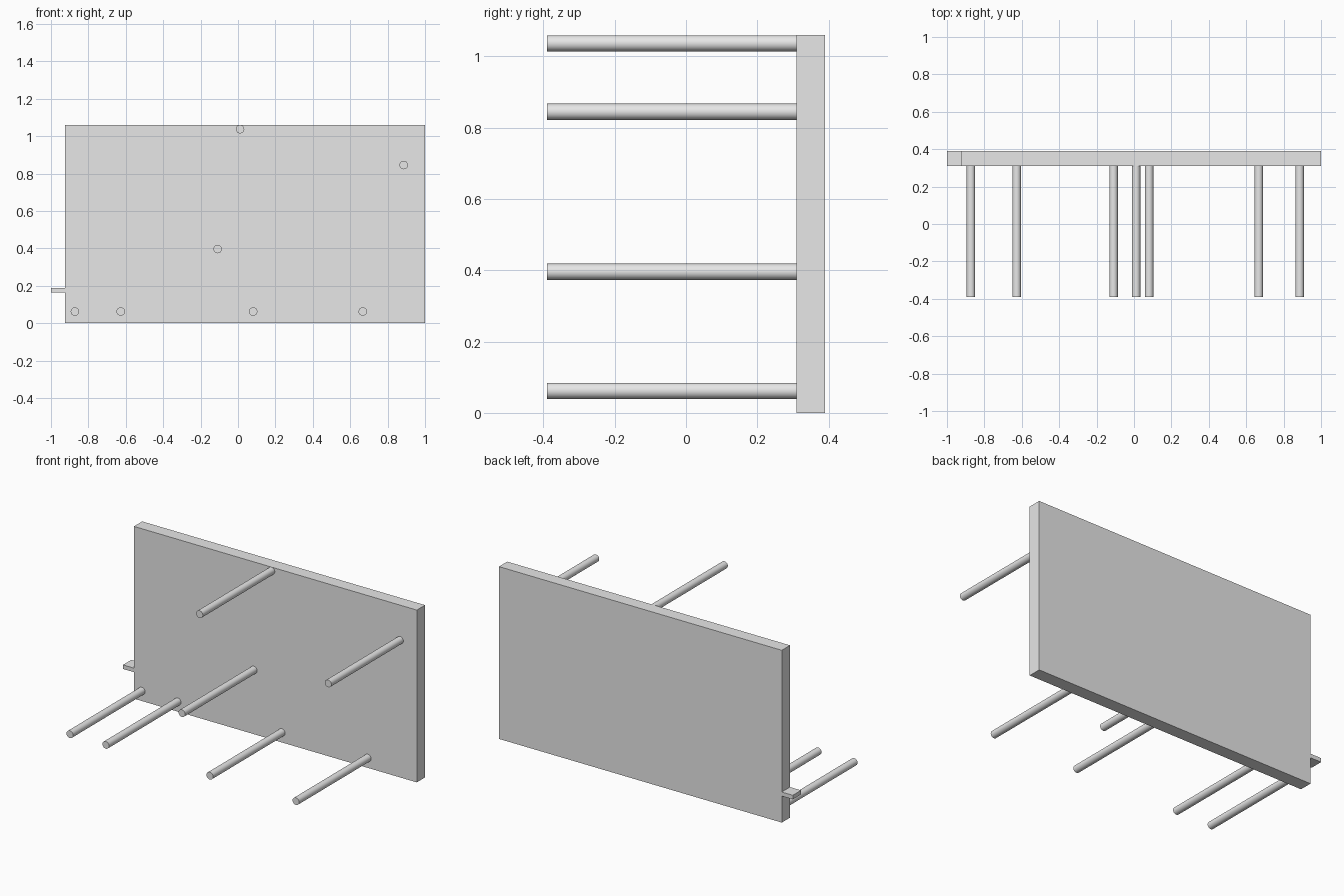
import bpy
import math

cube = bpy.data.objects.get("Cube")
if cube:
    bpy.data.objects.remove(cube, do_unlink=True)

# Single plain grey
GREY = (0.8, 0.8, 0.8, 1)
grey = bpy.data.materials.new("plain_grey")
grey.use_nodes = True
grey.diffuse_color = GREY
grey.node_tree.nodes["Principled BSDF"].inputs["Base Color"].default_value = GREY

FRONT, PANEL_FACE, BACK = -0.39, 0.31, 0.39
PEG_RADIUS = 0.0225


def box(name, low, high):
    centre = [(a + b) / 2 for a, b in zip(low, high)]
    bpy.ops.mesh.primitive_cube_add(size=1, location=centre)
    ob = bpy.context.object
    ob.name = name
    ob.scale = [b - a for a, b in zip(low, high)]
    bpy.ops.object.transform_apply(location=False, rotation=False, scale=True)
    ob.data.materials.append(grey)


def peg(name, x, z):
    # The peg is sunk slightly into the panel
    end = PANEL_FACE + 0.02
    bpy.ops.mesh.primitive_cylinder_add(
        vertices=32, radius=PEG_RADIUS, depth=end - FRONT,
        location=(x, (FRONT + end) / 2, z), rotation=(math.pi / 2, 0, 0))
    ob = bpy.context.object
    ob.name = name
    ob.data.materials.append(grey)
    bpy.ops.object.shade_smooth_by_angle(angle=math.radians(30))


# Upright panel and the small tab on its right edge
box("panel", (-0.925, PANEL_FACE, 0), (1, BACK, 1.06))
box("side_tab", (-1, PANEL_FACE, 0.163), (-0.925, BACK, 0.188))

# Bottom row of pegs
for i, x in enumerate((-0.872, -0.627, 0.081, 0.667)):
    peg(f"bottom_peg_{i + 1}", x, 0.062)

# Scattered upper pegs
peg("middle_peg", -0.109, 0.396)
peg("upper_left_peg", 0.886, 0.845)
peg("top_peg", 0.011, 1.037)
